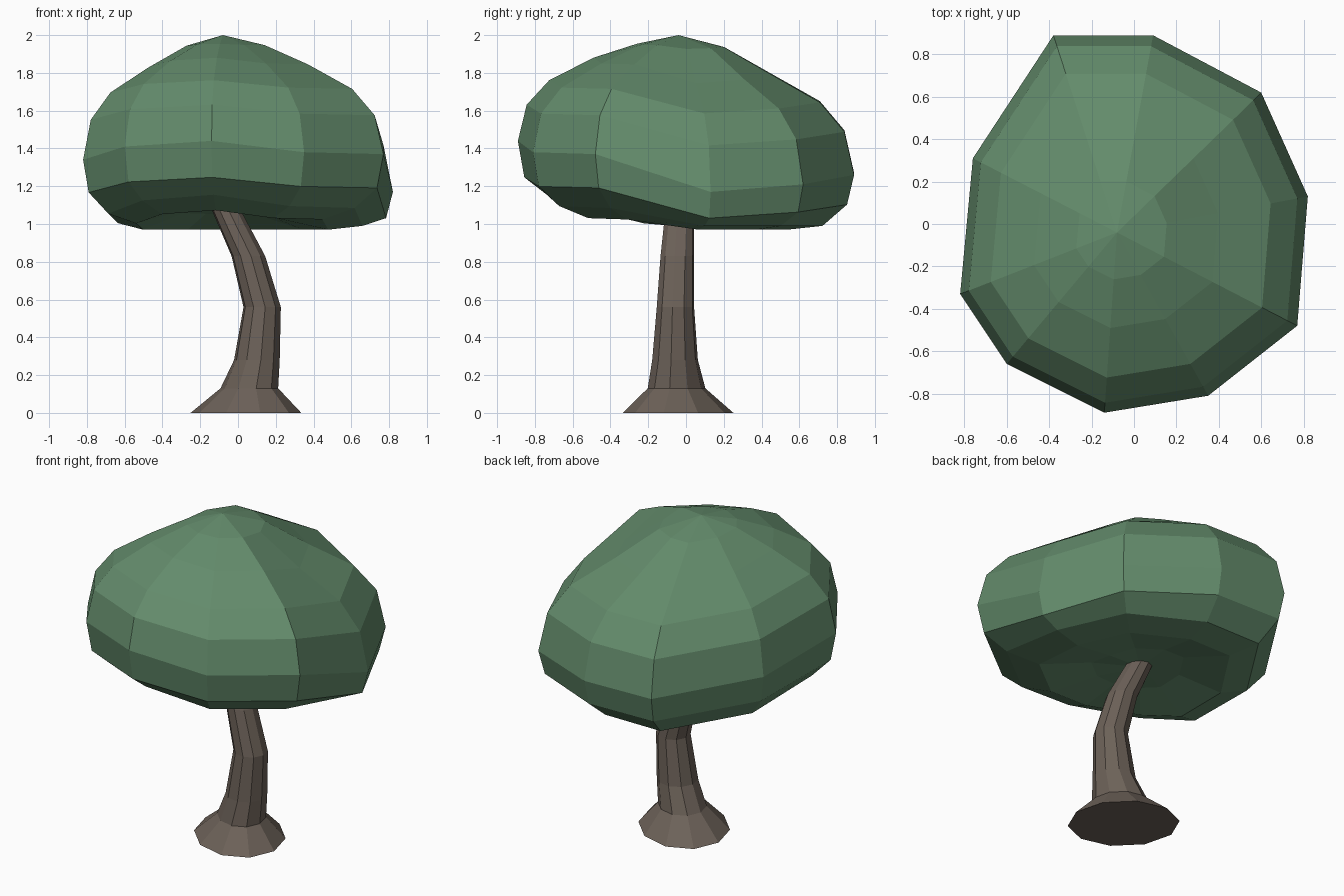
import bpy, math

if "Cube" in bpy.data.objects:
    bpy.data.objects.remove(bpy.data.objects["Cube"])

def material(name, rgb):
    m = bpy.data.materials.new(name)
    m.diffuse_color = (*rgb, 1)
    m.use_nodes = True
    m.node_tree.nodes["Principled BSDF"].inputs["Base Color"].default_value = m.diffuse_color
    return m

def loft(name, rings, mat, start=None, end=None):
    """Skin equal-sized rings; close each end with a point or a flat cap."""
    n = len(rings[0])
    verts = [p for r in rings for p in r]
    faces = [(i*n + k, i*n + (k+1) % n, (i+1)*n + (k+1) % n, (i+1)*n + k)
             for i in range(len(rings)-1) for k in range(n)]
    for base, tip, flip in ((0, start, True), ((len(rings)-1)*n, end, False)):
        if tip is None:
            loop = [base + k for k in range(n)]
            faces.append(tuple(loop[::-1] if flip else loop))
            continue
        verts.append(tip)
        t = len(verts) - 1
        for k in range(n):
            a, b = base + k, base + (k+1) % n
            faces.append((b, a, t) if flip else (a, b, t))
    me = bpy.data.meshes.new(name)
    me.from_pydata(verts, [], faces)
    me.materials.append(mat)
    me.update()
    ob = bpy.data.objects.new(name, me)
    bpy.context.collection.objects.link(ob)
    return ob

bark = material("bark", (0.15, 0.12, 0.098))
leaf = material("leaf", (0.127, 0.263, 0.15))

# Trunk: ten-sided bent tube, flared foot stretched along the front-right diagonal
# (x, y, z, long radius, short radius)
path = [(.042, -.042, 0, .322, .262), (.06, -.05, .13, .165, .14), (.1, -.058, .28, .124, .12),
        (.128, -.056, .56, .1, .1), (.055, -.046, .83, .09, .09), (-.065, -.032, 1.08, .077, .077),
        (-.095, -.03, 1.14, .07, .07)]
q = math.sqrt(.5)
trunk = [[(x + q*(a*math.cos(t) + b*math.sin(t)), y + q*(b*math.sin(t) - a*math.cos(t)), z)
          for t in (math.radians(36*k) for k in range(10))]
         for x, y, z, a, b in path]
loft("trunk", trunk, bark)

# Canopy: widest outline (x, y, height), counter-clockwise
outline = [(.82, .13, 1.17), (.60, .62, 1.21), (.09, .89, 1.26), (-.38, .89, 1.27),
           (-.76, .31, 1.29), (-.82, -.33, 1.34), (-.60, -.66, 1.41),
           (-.14, -.89, 1.44), (.35, -.81, 1.38), (.77, -.48, 1.37)]
# Ring profile from below to top: scale, mean height, share of tilt, lowest height
profile = [(.30, 1.06, .2, 1), (.62, .975, .7, .97), (.82, 1.015, 1, .99), (.96, 1.135, .8, 1.03),
           (1, 1.3, 1, 1), (.945, 1.52, .8, 1), (.805, 1.67, .65, 1), (.53, 1.81, .5, 1),
           (.26, 1.94, .1, 1)]
cx, cy = -.08, -.04
canopy = [[(cx + f*(x-cx), cy + f*(y-cy), max(low, z + t*(h-1.3))) for x, y, h in outline]
          for f, z, t, low in profile]
loft("canopy", canopy, leaf, (cx, cy, 1.08), (cx, cy, 2))
